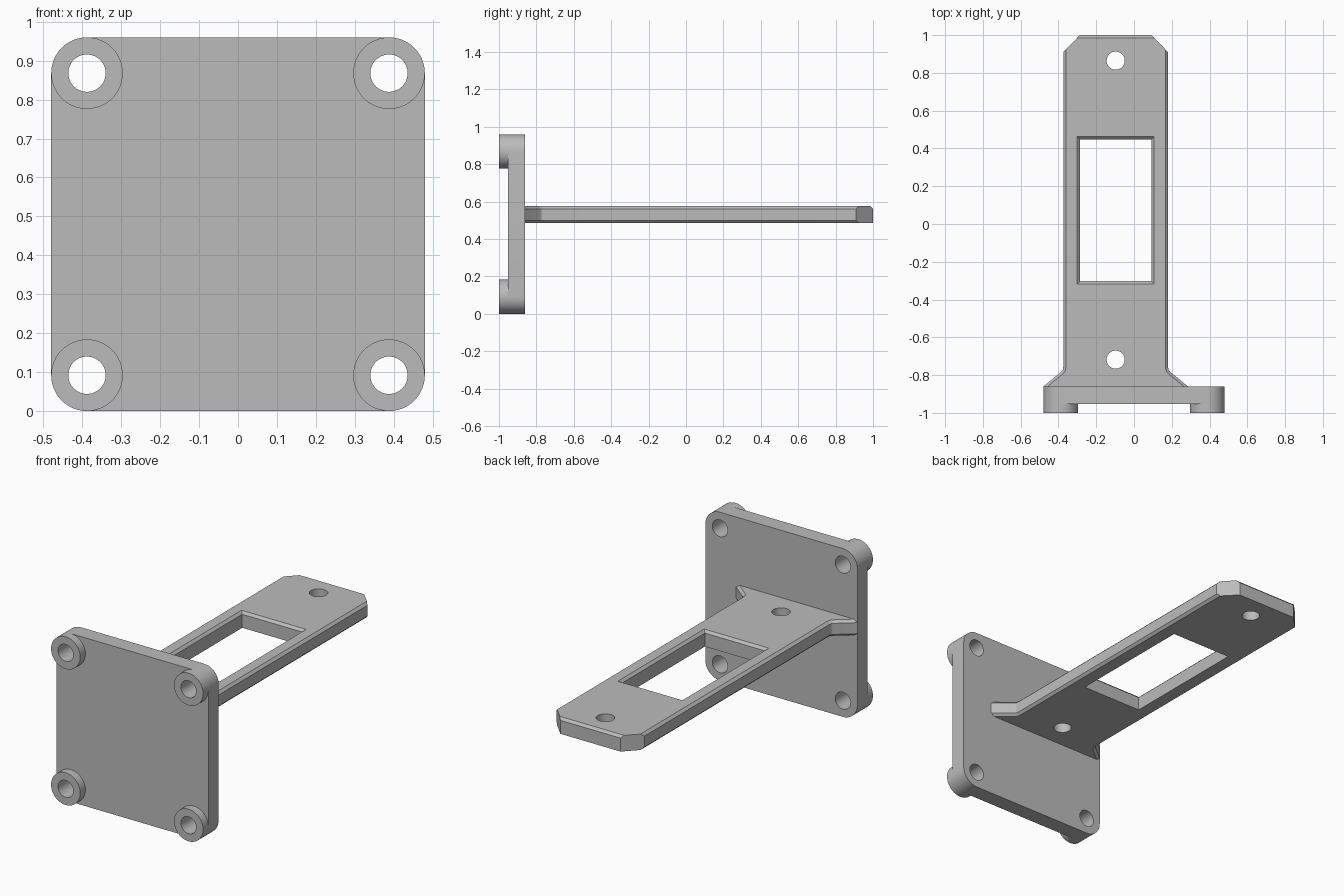
import bpy, bmesh
from math import sin, cos, pi, radians

cube = bpy.data.objects.get("Cube")
if cube:
    bpy.data.objects.remove(cube, do_unlink=True)

grey = bpy.data.materials.new("plain grey")
grey.use_nodes = True
colour = (0.5, 0.5, 0.5, 1)
grey.diffuse_color = colour
grey.node_tree.nodes["Principled BSDF"].inputs["Base Color"].default_value = colour


def arc(cx, cy, r, start=0, end=2 * pi, n=48):
    return [(cx + r * cos(start + (end - start) * i / n),
             cy + r * sin(start + (end - start) * i / n)) for i in range(n + 1)]


def circle(cx, cy, r):
    return arc(cx, cy, r)[:-1]


def prism(name, outline, lo, hi, upright=False):
    """Extrude an outline along z, or along y when upright."""
    place = (lambda p, d: (p[0], d, p[1])) if upright else (lambda p, d: (p[0], p[1], d))
    bm = bmesh.new()
    face = bm.faces.new([bm.verts.new(place(p, lo)) for p in outline])
    grown = bmesh.ops.extrude_face_region(bm, geom=[face])["geom"]
    for v in grown:
        if isinstance(v, bmesh.types.BMVert):
            v.co[1 if upright else 2] = hi
    bmesh.ops.recalc_face_normals(bm, faces=bm.faces)
    mesh = bpy.data.meshes.new(name)
    bm.to_mesh(mesh)
    bm.free()
    mesh.materials.append(grey)
    ob = bpy.data.objects.new(name, mesh)
    bpy.context.collection.objects.link(ob)
    return ob


def edit(ob, fn):
    bm = bmesh.new()
    bm.from_mesh(ob.data)
    fn(bm)
    bm.to_mesh(ob.data)
    bm.free()


def cut(ob, cutter):
    mod = ob.modifiers.new("cut", "BOOLEAN")
    mod.operation = "DIFFERENCE"
    mod.solver = "EXACT"
    mod.object = cutter
    bpy.context.view_layer.objects.active = ob
    bpy.ops.object.modifier_apply(modifier=mod.name)
    bpy.data.objects.remove(cutter, do_unlink=True)


def smooth(ob):
    bpy.ops.object.select_all(action="DESELECT")
    ob.select_set(True)
    bpy.context.view_layer.objects.active = ob
    bpy.ops.object.shade_smooth_by_angle(angle=radians(25))


# Square mounting plate with rounded corners
HALF, MID, OFF, R, HOLE = 0.48, 0.48, 0.388, 0.092, 0.048
corners = [(1, 1), (-1, 1), (-1, -1), (1, -1)]
outline = []
for i, (sx, sz) in enumerate(corners):
    outline += arc(sx * OFF, MID + sz * OFF, R, i * pi / 2, (i + 1) * pi / 2, 12)
plate = prism("mounting_plate", outline, -0.953, -0.86, True)

# Round standoffs on the front, bored through with the plate
for i, (sx, sz) in enumerate(corners):
    x, z = sx * OFF, MID + sz * OFF
    boss = prism(f"standoff_{i + 1}", circle(x, z, R), -1, -0.953, True)
    for part in (plate, boss):
        cut(part, prism("bore", circle(x, z, HOLE), -1.1, -0.7, True))
    smooth(boss)
smooth(plate)

# Horizontal arm, flared at the plate and clipped at the free end
CX, W, Z0, Z1, BEVEL = -0.097, 0.277, 0.485, 0.576, 0.014
side = [(0.383, -0.86), (W + 0.014, -0.785), (W + 0.003, -0.772), (W, -0.755),
        (W, 0.91), (0.19, 1)]
outline = [(CX + x, y) for x, y in side] + [(CX - x, y) for x, y in reversed(side)]
arm = prism("arm", outline, Z0, Z1)


def chamfer_arm(bm):
    edges = []
    for e in bm.edges:
        a, b = (v.co for v in e.verts)
        if abs(a.z - b.z) > 0.01 or max(a.y, b.y) < -0.85:
            continue
        top = a.z > (Z0 + Z1) / 2
        if max(a.y, b.y) < 0.95 or (top and min(a.y, b.y) > 0.95):
            edges.append(e)
    bmesh.ops.bevel(bm, geom=edges, offset=BEVEL, segments=1, affect="EDGES",
                    clamp_overlap=True)


edit(arm, chamfer_arm)

# Rectangular window with a sloped upper rim
x, y0, y1 = 0.19, -0.303, 0.448
window = [(CX - x, y0), (CX + x, y0), (CX + x, y1), (CX - x, y1)]
cut(arm, prism("window", window, Z0 - 0.1, Z1 + 0.1))
rim = prism("rim", window, Z1 - BEVEL, Z1 + BEVEL)


def flare(bm):
    for v in bm.verts:
        grow = 2 * BEVEL if v.co.z > Z1 else 0
        v.co.x += grow if v.co.x > CX else -grow
        v.co.y += grow if v.co.y > 0 else -grow


edit(rim, flare)
cut(arm, rim)

# Screw holes at both ends of the arm
for y in (-0.718, 0.865):
    cut(arm, prism("screw_hole", circle(CX, y, HOLE), Z0 - 0.1, Z1 + 0.1))
smooth(arm)
